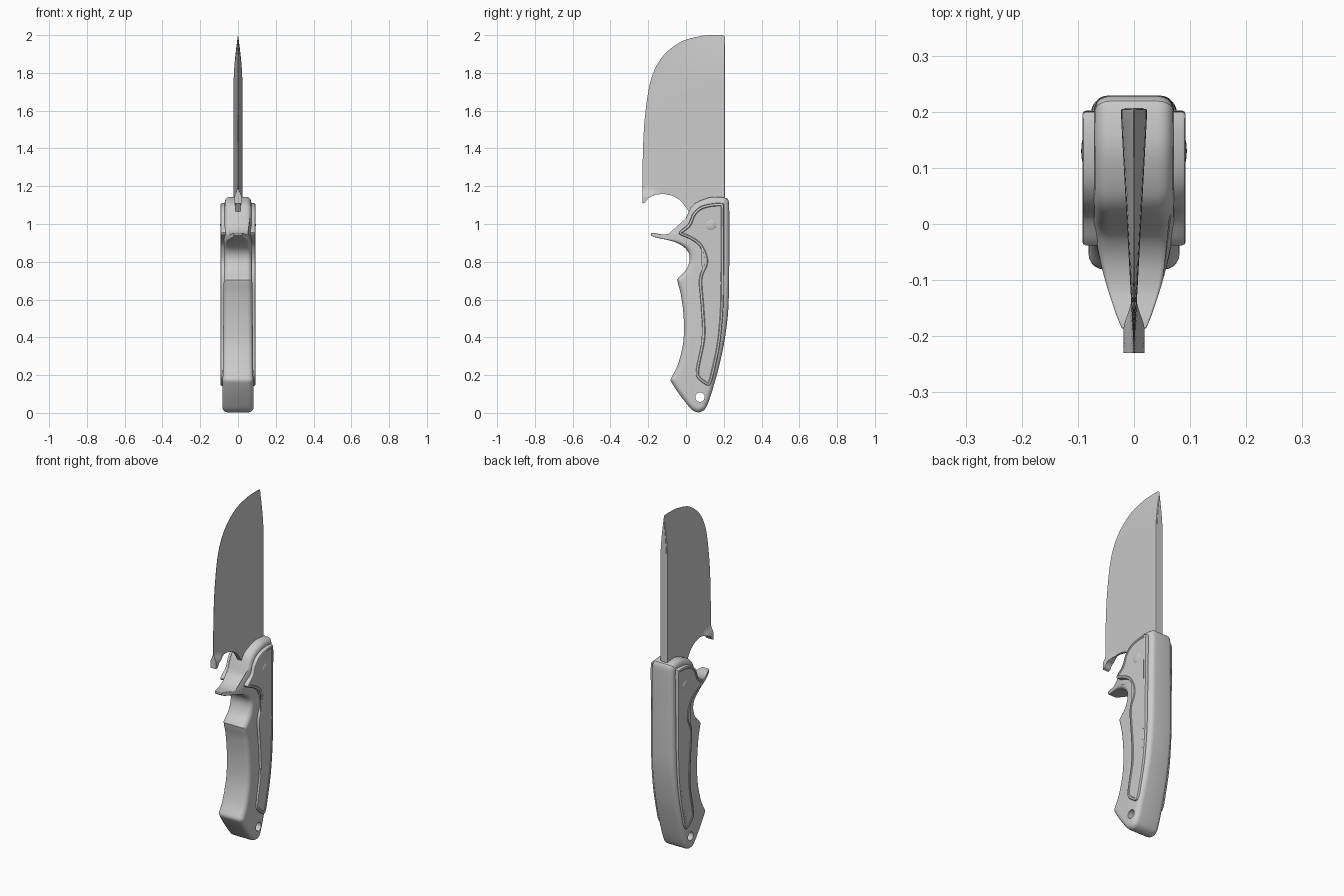
import bpy, bmesh, math
from mathutils import Vector

if "Cube" in bpy.data.objects:
    bpy.data.objects.remove(bpy.data.objects["Cube"])


def clamp(v):
    return max(0.0, min(1.0, v))


def ease(v):
    v = clamp(v)
    return v * v * (3 - 2 * v)


def spline(pts, closed, n=8):
    """Smooth curve through the points (repeat a point for a sharp corner)."""
    p = [Vector(q) for q in pts]
    c = len(p)
    pick = (lambda i: p[i % c]) if closed else (lambda i: p[max(0, min(c - 1, i))])
    out = []
    for i in range(c if closed else c - 1):
        a, b, d, e = (pick(i + k) for k in (-1, 0, 1, 2))
        for s in range(n):
            t = s / n
            out.append(0.5 * (2 * b + (d - a) * t + (2 * a - 5 * b + 4 * d - e) * t * t
                              + (3 * b - a - 3 * d + e) * t ** 3))
    return out if closed else out + [p[-1]]


def resample(pts, step):
    """Even spacing around a closed outline."""
    out, carry = [], 0.0
    for a, b in zip(pts, pts[1:] + pts[:1]):
        length = (b - a).length
        while carry < length:
            out.append(a.lerp(b, carry / length))
            carry += step
        carry -= length
    return out


def interp(table, x):
    for (x0, z0), (x1, z1) in zip(table, table[1:]):
        if x <= x1:
            return z0 + (z1 - z0) * clamp((x - x0) / (x1 - x0))
    return table[-1][1]


def finish(name, bm, smooth=True):
    bmesh.ops.recalc_face_normals(bm, faces=bm.faces)
    me = bpy.data.meshes.new(name)
    bm.to_mesh(me)
    bm.free()
    ob = bpy.data.objects.new(name, me)
    bpy.context.collection.objects.link(ob)
    if smooth:
        shade(ob)
    return ob


def shade(ob):
    bpy.ops.object.select_all(action='DESELECT')
    ob.select_set(True)
    bpy.context.view_layer.objects.active = ob
    bpy.ops.object.shade_smooth_by_angle(angle=math.radians(35))


def mirror_x(ob):
    ob.modifiers.new("mirror", 'MIRROR').use_axis = (True, False, False)


def loft(outline, layers):
    """Stack inset copies of a yz outline along x; layer(p) gives (inset, x)."""
    bm = bmesh.new()
    n = len(outline)
    area = sum(outline[i - 1].cross(outline[i]) for i in range(n))
    sign = 1 if area > 0 else -1
    loops = []
    for layer in layers:
        loop = []
        for i, p in enumerate(outline):
            t = (outline[(i + 2) % n] - outline[i - 2]).normalized()
            inset, x = layer(p)
            q = p + Vector((-t.y, t.x)) * sign * inset
            loop.append(bm.verts.new((x, q.x, q.y)))
        loops.append(loop)
    for a, b in zip(loops, loops[1:]):
        for i in range(n):
            bm.faces.new((a[i - 1], a[i], b[i], b[i - 1]))
    caps = [bm.faces.new(loops[0]), bm.faces.new(loops[-1])]
    bmesh.ops.triangulate(bm, faces=caps)
    return bm


# Blade: columns between the cutting edge curve and the choil, wedge section
edge = spline([(-.23, 1.25), (-.227, 1.42), (-.215, 1.59), (-.185, 1.767), (-.127, 1.883),
               (-.03, 1.963), (.074, 1.994), (.14, 2), (.19, 2), (.203, 1.995), (.207, 1.98)],
              False, 6)
choil = [(-.232, 1.108), (-.215, 1.115), (-.2, 1.138), (-.16, 1.155), (-.12, 1.16),
         (-.07, 1.15), (-.03, 1.125), (0, 1.09), (.02, 1.05), (.21, 1.05)]
rows = 40
bm = bmesh.new()
sides = []
for side in (-1, 1):
    grid = []
    for y, top in edge:
        low, col = interp(choil, y), []
        for r in range(rows + 1):
            z = low + (top - low) * ease(r / rows)
            taper = 1 - (1 - clamp((top - z) / .24)) ** 1.6
            t = .023 * clamp((y + .2305) / .42) * taper
            t = max(t, .0008, .019 * ease((1.2 - z) / .06) * ease((-.11 - y) / .08))
            if y > .205:
                t *= .75
            col.append(bm.verts.new((side * t, y, z)))
        grid.append(col)
    for a, b in zip(grid, grid[1:]):
        for r in range(rows):
            bm.faces.new((a[r], a[r + 1], b[r + 1], b[r]))
    sides.append(grid[0] + [c[-1] for c in grid[1:-1]] + grid[-1][::-1]
                 + [c[0] for c in grid[-2:0:-1]])
left, right = sides
for i in range(len(left)):
    bm.faces.new((left[i - 1], left[i], right[i], right[i - 1]))
finish("blade", bm)

# Handle body with finger guard, rounded along its edges
handle = resample(spline([
    (.212, 1.138), (.137, 1.143), (.063, 1.118), (.026, 1.088), (.006, 1.045), (-.018, .99),
    (-.06, .957), (-.11, .945), (-.15, .949), (-.183, .954), (-.187, .943), (-.165, .93),
    (-.06, .905), (0, .868), (.02, .82), (.002, .76), (-.042, .712), (-.044, .692),
    (-.026, .62), (-.012, .5), (-.015, .37), (-.045, .25), (-.08, .182), (-.078, .165),
    (-.042, .108), (.015, .034), (.04, .011), (.063, .003), (.085, .008), (.108, .032),
    (.142, .127), (.19, .31), (.22, .5), (.228, .68), (.229, .9), (.229, 1.07), (.226, 1.12)],
    True), .012)


def body_layer(angle, side):
    def layer(p):
        guard = .77 < p.y < 1.06
        g = ease((.03 - p.x) / .17) if guard else 0
        w = .083 - .011 * p.y
        if guard:
            w = w + (.022 - w) * clamp((-.01 - p.x) / .178) ** 1.3
        r = .028 * (1 - g) + .004 * g
        return r * (1 - math.cos(angle)), side * (w - r + r * math.sin(angle))
    return layer


arc = [math.radians(a) for a in (0, 18, 36, 54, 72, 90)]
body = finish("handle", loft(handle, [body_layer(a, -1) for a in arc[::-1]]
                             + [body_layer(a, 1) for a in arc]), False)

# Lanyard hole through the pommel
bpy.ops.mesh.primitive_cylinder_add(vertices=32, radius=.025, depth=.4,
                                    location=(0, .074, .083), rotation=(0, math.pi / 2, 0))
cutter = bpy.context.object
cutter.name = "hole_cutter"
cutter.hide_render = True
cut = body.modifiers.new("hole", 'BOOLEAN')
cut.operation, cut.object, cut.solver = 'DIFFERENCE', cutter, 'EXACT'
bpy.context.view_layer.objects.active = body
bpy.ops.object.modifier_apply(modifier="hole")
bpy.data.objects.remove(cutter)
shade(body)

# Grip panels with a raised rim
panel = resample(spline([
    (.19, 1.109), (.13, 1.107), (.074, 1.09), (.035, 1.053), (.012, 1.0), (-.032, .962),
    (-.033, .944), (.025, .918), (.074, .878), (.1, .8), (.07, .71), (.08, .55), (.085, .4),
    (.054, .235), (.06, .185), (.112, .145), (.13, .155), (.145, .2), (.18, .365), (.197, .55),
    (.2, .75), (.201, .95), (.201, 1.09)], True), .01)
rim = [(0, .05), (0, .086), (.002, .09), (.006, .092), (.012, .092), (.016, .089)]
mirror_x(finish("grip_panel", loft(panel, [lambda p, s=s: s for s in rim])))

# Domed rivets
bm = bmesh.new()
bmesh.ops.create_uvsphere(bm, u_segments=32, v_segments=16, radius=.03)
for v in bm.verts:
    x, y, z = v.co
    v.co = (.086 + z * .27, .13 + x, .995 + y)
mirror_x(finish("rivet", bm))
